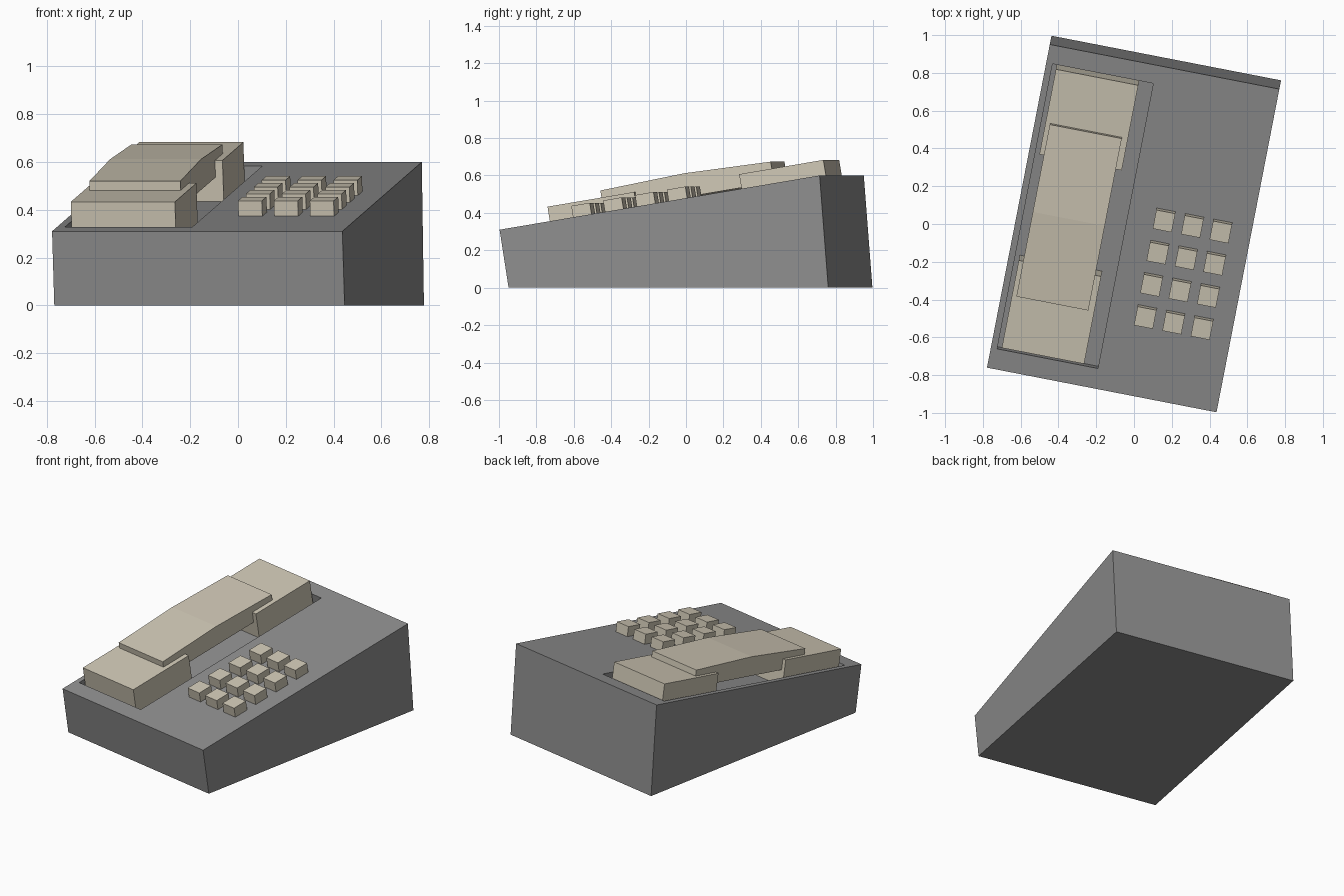
import bpy, bmesh, math
from mathutils import Matrix

if "Cube" in bpy.data.objects:
    bpy.data.objects.remove(bpy.data.objects["Cube"])

TURN = Matrix.Rotation(math.radians(-11), 4, 'Z')
# Frame lying on the sloping top panel: x across, y up the slope, z out of it
PANEL = TURN @ Matrix.Translation((0, 0, 0.459)) @ Matrix.Rotation(math.atan2(0.29, 1.743), 4, 'X')


def material(name, color):
    m = bpy.data.materials.new(name)
    m.diffuse_color = (*color, 1)
    m.use_nodes = True
    m.node_tree.nodes["Principled BSDF"].inputs["Base Color"].default_value = m.diffuse_color
    return m


GREY = material("grey_plastic", (0.27, 0.27, 0.27))
CREAM = material("cream_plastic", (0.62, 0.57, 0.46))


def prism(name, x0, x1, profile, frame, mat):
    """Extrude a (y, z) profile from x0 to x1 in the given frame."""
    bm = bmesh.new()
    face = bm.faces.new([bm.verts.new((x0, y, z)) for y, z in profile])
    ext = bmesh.ops.extrude_face_region(bm, geom=[face])
    bmesh.ops.translate(bm, vec=(x1 - x0, 0, 0),
                        verts=[g for g in ext["geom"] if isinstance(g, bmesh.types.BMVert)])
    bmesh.ops.recalc_face_normals(bm, faces=bm.faces)
    bmesh.ops.transform(bm, matrix=frame, verts=bm.verts)
    mesh = bpy.data.meshes.new(name)
    bm.to_mesh(mesh)
    bm.free()
    mesh.materials.append(mat)
    obj = bpy.data.objects.new(name, mesh)
    bpy.context.collection.objects.link(obj)
    return obj


def block(name, x0, x1, y0, y1, z0, z1, mat):
    return prism(name, x0, x1, [(y0, z0), (y1, z0), (y1, z1), (y0, z1)], PANEL, mat)


# Wedge-shaped body
body = prism("body", -0.619, 0.619,
             [(-0.846, 0), (0.895, 0), (0.848, 0.60), (-0.895, 0.31)], TURN, GREY)

# Sunken cradle for the handset
cutter = block("cradle_cutter", -0.585, -0.042, -0.798, 0.76, -0.072, 0.2, GREY)
cutter.hide_render = True
cut = body.modifiers.new("cradle", 'BOOLEAN')
cut.operation = 'DIFFERENCE'
cut.solver = 'EXACT'
cut.object = cutter
bpy.context.view_layer.objects.active = body
bpy.ops.object.modifier_apply(modifier=cut.name)
bpy.data.objects.remove(cutter)

# Handset: two wide end pieces joined by a narrower arched grip
block("handset_mouthpiece", -0.562, -0.118, -0.771, -0.293, -0.0715, 0.102, CREAM)
block("handset_earpiece", -0.562, -0.118, 0.287, 0.752, -0.0715, 0.102, CREAM)
prism("handset_grip", -0.538, -0.150,
      [(-0.479, 0.101), (-0.30, 0.101), (-0.30, 0.03), (0.30, 0.03), (0.30, 0.101),
       (0.461, 0.101), (0.461, 0.141), (-0.014, 0.157), (-0.479, 0.141)], PANEL, CREAM)

# Keypad: four rows of three square keys
for row in range(4):
    for col in range(3):
        x, y = 0.153 + 0.153 * col, 0.0565 - 0.176 * row
        block(f"key_{row + 1}_{col + 1}", x - 0.051, x + 0.051, y - 0.051, y + 0.051,
              -0.005, 0.065, CREAM)
